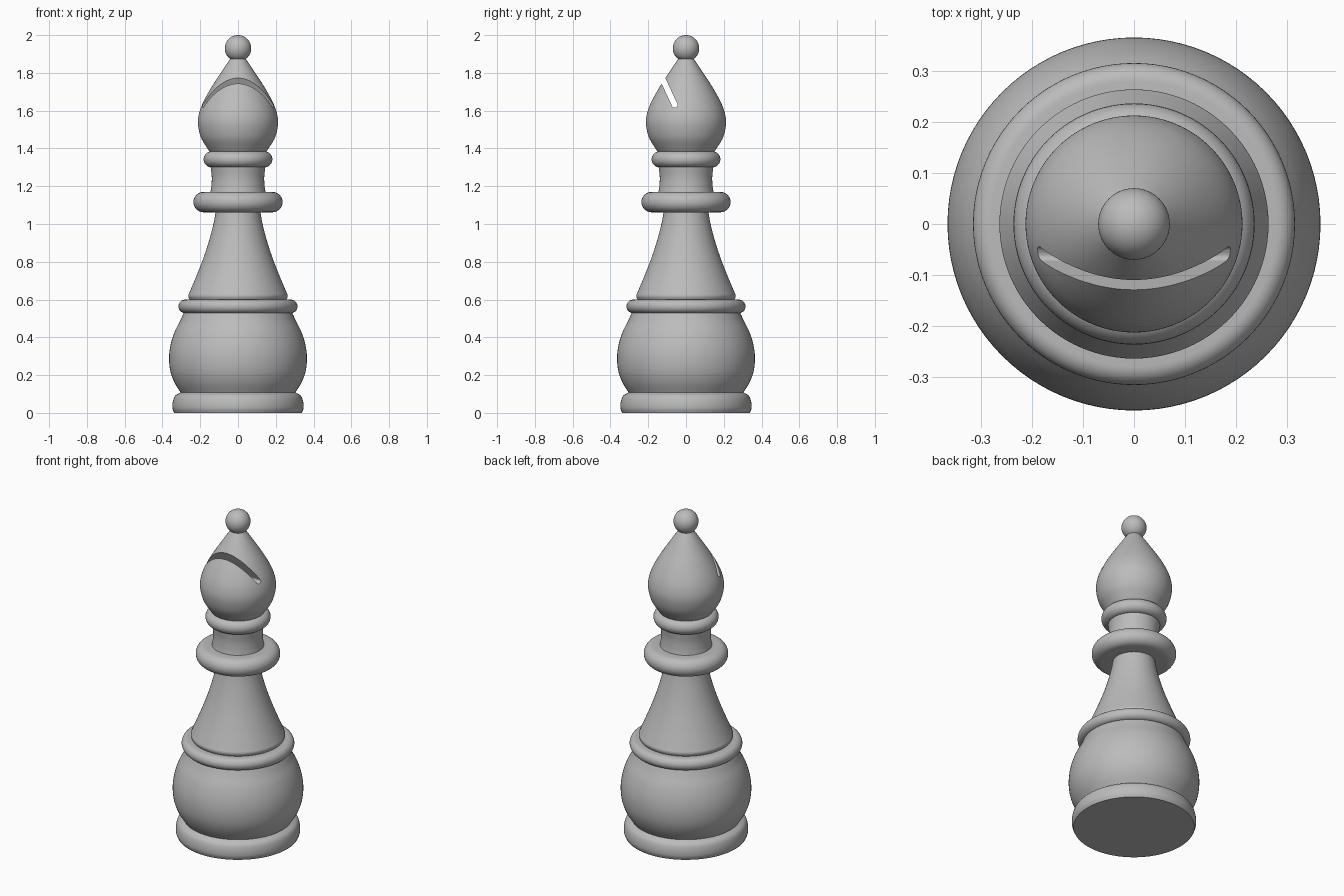
import bpy, bmesh, math
from mathutils import Vector

cube = bpy.data.objects.get("Cube")
if cube:
    bpy.data.objects.remove(cube)

grey = bpy.data.materials.new("plain grey")
grey.use_nodes = True
colour = (0.5, 0.5, 0.5, 1)
grey.diffuse_color = colour
grey.node_tree.nodes["Principled BSDF"].inputs["Base Color"].default_value = colour
SEGMENTS = 96


def smooth_path(points, steps=6):
    """Catmull-Rom curve through (radius, height) points."""
    p = [Vector(q) for q in points]
    p = [2 * p[0] - p[1]] + p + [2 * p[-1] - p[-2]]
    out = []
    for a, b, c, d in zip(p, p[1:], p[2:], p[3:]):
        for i in range(steps):
            t = i / steps
            out.append(0.5 * (2 * b + (c - a) * t + (2 * a - 5 * b + 4 * c - d) * t ** 2
                              + (3 * b - a - 3 * c + d) * t ** 3))
    return out + [p[-2]]


def rounded_edge(radius, bottom, top, inner):
    """Half-round bead profile with flat faces running in to the inner radius."""
    h = (top - bottom) / 2
    arc = [(radius - h + h * math.cos(a), bottom + h + h * math.sin(a))
           for a in (math.pi * (i / 16 - 0.5) for i in range(17))]
    return [(inner, bottom)] + arc + [(inner, top)]


def finish(obj):
    obj.data.materials.append(grey)
    bpy.ops.object.select_all(action='DESELECT')
    obj.select_set(True)
    bpy.context.view_layer.objects.active = obj
    bpy.ops.object.shade_smooth_by_angle(angle=math.radians(35))


def lathe(name, profile):
    """Closed solid of revolution, with flat caps at both ends."""
    bm = bmesh.new()
    rings = []
    for r, z in profile:
        rings.append([bm.verts.new((r * math.cos(a), r * math.sin(a), z))
                      for a in (math.tau * i / SEGMENTS for i in range(SEGMENTS))])
    for low, high in zip(rings, rings[1:]):
        for i in range(SEGMENTS):
            j = (i + 1) % SEGMENTS
            bm.faces.new((low[i], low[j], high[j], high[i]))
    bm.faces.new(rings[0][::-1])
    bm.faces.new(rings[-1])
    mesh = bpy.data.meshes.new(name)
    bm.to_mesh(mesh)
    bm.free()
    obj = bpy.data.objects.new(name, mesh)
    bpy.context.collection.objects.link(obj)
    finish(obj)
    return obj


# Foot and rounded belly
lathe("foot", smooth_path([(0.338, 0), (0.347, 0.025), (0.345, 0.06), (0.333, 0.09), (0.305, 0.108)]))
lathe("belly", smooth_path([(0.302, 0.105), (0.336, 0.16), (0.358, 0.22), (0.365, 0.29),
                            (0.357, 0.36), (0.335, 0.43), (0.305, 0.49), (0.285, 0.535)]))

# Beads and collar
lathe("waist_ring", rounded_edge(0.315, 0.528, 0.6, 0.2))
lathe("collar", rounded_edge(0.236, 1.062, 1.17, 0.1))
lathe("throat_ring", rounded_edge(0.182, 1.3, 1.385, 0.1))

# Flared skirt with a small lip, and the neck
lathe("skirt", smooth_path([(0.25, 0.59), (0.26, 0.606), (0.263, 0.622), (0.254, 0.645),
                            (0.214, 0.74), (0.176, 0.84), (0.148, 0.93),
                            (0.128, 1.01), (0.116, 1.08)]))
lathe("neck", smooth_path([(0.147, 1.16), (0.141, 1.2), (0.139, 1.25), (0.146, 1.31)]))

# Pointed head and finial
head = lathe("head", smooth_path([(0.14, 1.37), (0.165, 1.405), (0.197, 1.46), (0.212, 1.53),
                                  (0.205, 1.59), (0.182, 1.65), (0.14, 1.725),
                                  (0.085, 1.81), (0.035, 1.885)]))
bpy.ops.mesh.primitive_uv_sphere_add(segments=64, ring_count=32, radius=0.07, location=(0, 0, 1.93))
finial = bpy.context.object
finial.name = "finial"
finish(finial)

# Slanted slot cut across the front of the head
inner_end = Vector((0, -0.054, 1.618))
outward = Vector((0, -0.422, 0.907))
length = 0.4
bpy.ops.mesh.primitive_cube_add(size=1, location=inner_end + outward * length / 2)
cutter = bpy.context.object
cutter.name = "slot_cutter"
cutter.scale = (0.8, 0.03, length)
cutter.rotation_euler.x = math.atan2(0.422, 0.907)
bpy.ops.object.transform_apply(location=False, rotation=False, scale=True)
bevel = cutter.modifiers.new("round_end", 'BEVEL')
bevel.width = 0.012
bevel.segments = 4
bpy.ops.object.modifier_apply(modifier=bevel.name)
cutter.hide_render = True

bpy.context.view_layer.objects.active = head
cut = head.modifiers.new("slot", 'BOOLEAN')
cut.operation = 'DIFFERENCE'
cut.solver = 'EXACT'
cut.object = cutter
bpy.ops.object.modifier_apply(modifier=cut.name)
bpy.data.objects.remove(cutter)
finish(head)
while len(head.data.materials) > 1:
    head.data.materials.pop()
